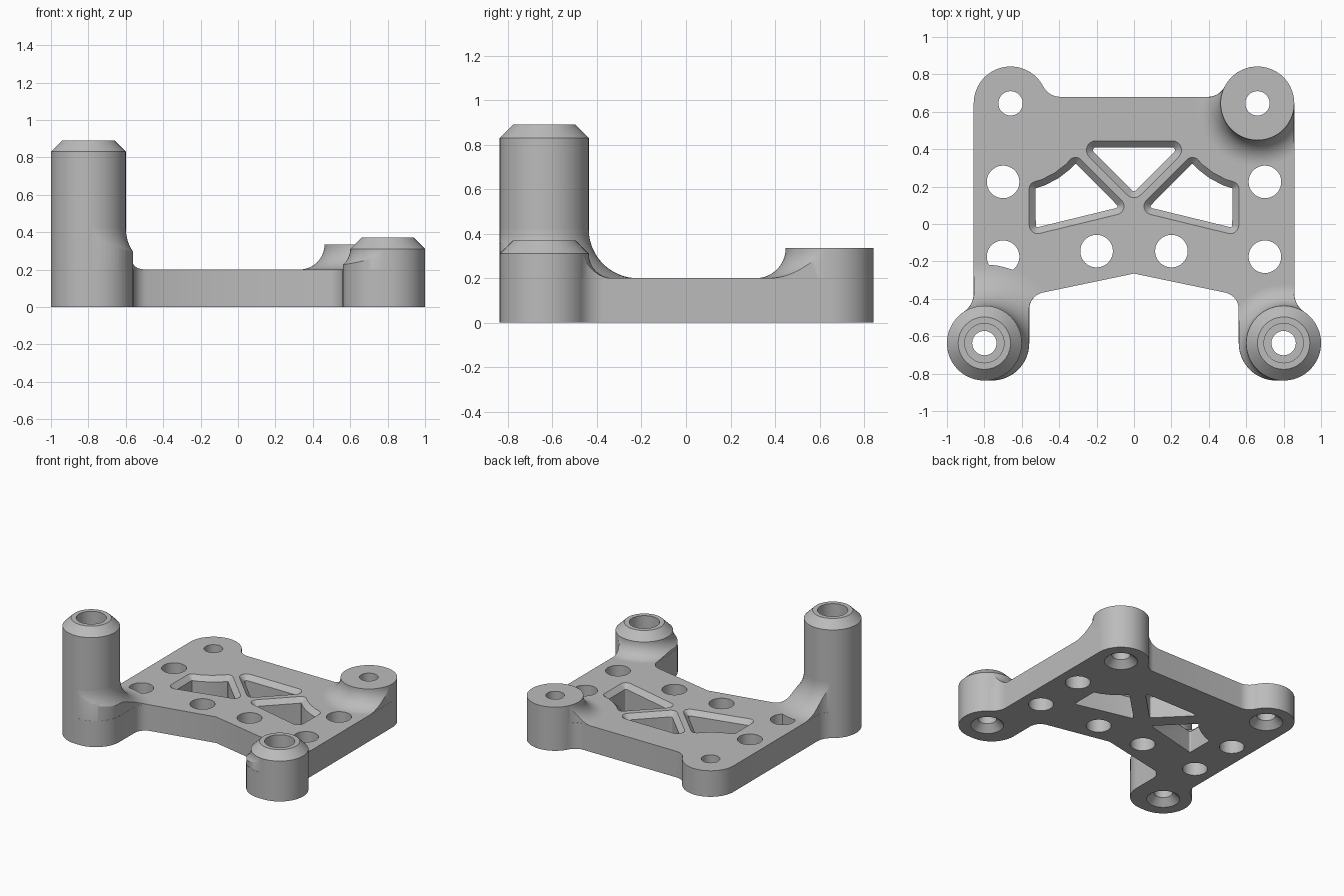
import bpy, bmesh
from math import sin, cos, tan, pi, atan2, radians
from mathutils import Vector

if "Cube" in bpy.data.objects:
    bpy.data.objects.remove(bpy.data.objects["Cube"])

grey = bpy.data.materials.new("plain grey")
grey.use_nodes = True
grey.diffuse_color = (0.5, 0.5, 0.5, 1)
grey.node_tree.nodes["Principled BSDF"].inputs["Base Color"].default_value = (0.5, 0.5, 0.5, 1)

PLATE = 0.2


# ---------- 2D helpers ----------
def arc(x, y, r, start, end, steps):
    angles = [radians(start + (end - start) * i / steps) for i in range(steps + 1)]
    return [Vector((x + r * cos(a), y + r * sin(a))) for a in angles]


def clean(points):
    kept = []
    for p in points:
        if not kept or (p - kept[-1]).length > 0.003:
            kept.append(p)
    return kept


def mirrored(points):
    return [Vector((-p.x, p.y)) for p in reversed(points)]


def rounded(corners):
    """Polygon of (point, radius) with its corners rounded."""
    out = []
    for i, (p, r) in enumerate(corners):
        if r == 0:
            out.append(p)
            continue
        a = (corners[i - 1][0] - p).normalized()
        b = (corners[(i + 1) % len(corners)][0] - p).normalized()
        half = a.angle(b) / 2
        c = p + (a + b).normalized() * (r / sin(half))
        s, e = p + a * (r / tan(half)) - c, p + b * (r / tan(half)) - c
        a0 = atan2(s.y, s.x)
        turn = (atan2(e.y, e.x) - a0 + pi) % (2 * pi) - pi
        out += [c + r * Vector((cos(a0 + turn * k / 8), sin(a0 + turn * k / 8))) for k in range(9)]
    return out


def inset(points, d):
    """Move a counter-clockwise outline inward by d."""
    out = []
    for i, p in enumerate(points):
        e1 = (p - points[i - 1]).normalized()
        e2 = (points[(i + 1) % len(points)] - p).normalized()
        n1, n2 = Vector((-e1.y, e1.x)), Vector((-e2.y, e2.x))
        m = (n1 + n2).normalized()
        out.append(p + m * (d / m.dot(n1)))
    return out


# ---------- 3D helpers ----------
def loft(bm, rings, closed=False):
    """Skin a stack of (outline, z) rings; closed joins last ring to first."""
    loops = [[bm.verts.new((p.x, p.y, z)) for p in pts] for pts, z in rings]
    pairs = list(zip(loops, loops[1:]))
    if closed:
        pairs.append((loops[-1], loops[0]))
    else:
        bm.faces.new(loops[0][::-1])
        bm.faces.new(loops[-1])
    for lo, hi in pairs:
        for i in range(len(lo)):
            bm.faces.new((lo[i - 1], lo[i], hi[i], hi[i - 1]))


def lathe(bm, x, y, profile, closed=False):
    loft(bm, [(arc(x, y, r, 0, 360, 72)[:-1], z) for r, z in profile], closed)


def finish(name, bm):
    bmesh.ops.recalc_face_normals(bm, faces=bm.faces)
    mesh = bpy.data.meshes.new(name)
    bm.to_mesh(mesh)
    bm.free()
    mesh.materials.append(grey)
    ob = bpy.data.objects.new(name, mesh)
    bpy.context.collection.objects.link(ob)
    return ob


def activate(ob):
    bpy.ops.object.select_all(action='DESELECT')
    ob.select_set(True)
    bpy.context.view_layer.objects.active = ob


def boolean(ob, tool, operation):
    activate(ob)
    mod = ob.modifiers.new("cut", 'BOOLEAN')
    mod.object, mod.operation, mod.solver = tool, operation, 'EXACT'
    bpy.ops.object.modifier_apply(modifier=mod.name)


# ---------- plate outline ----------
half = [Vector((0, -0.265))]
half += arc(0.47, -0.455, 0.09, 78, 0, 8)              # inner armpit
half += arc(0.76, -0.637, 0.2, 180, 270, 20)           # front lobe, inner side
half += arc(0.8, -0.637, 0.2, 270, 416.5, 30)          # front lobe, outer side
half += arc(0.977, -0.37, 0.12, 236.5, 180, 8)         # outer fillet
half += arc(0.66, 0.645, 0.197, 0, 153, 30)            # back lobe
half += arc(0.395, 0.78, 0.1, -27, -90, 8)             # back fillet
half = clean(half)
outline = half + mirrored(half[1:])

bm = bmesh.new()
loft(bm, [(outline, 0), (outline, PLATE)])
plate = finish("base_plate", bm)

# ---------- openings in the plate ----------
POSTS = [("tall_post", -0.8, -0.637, 0.2, 0.89, 0.22),
         ("short_post", 0.8, -0.637, 0.2, 0.37, 0.11),
         ("back_boss", 0.66, 0.645, 0.197, 0.335, 0.135)]

bm = bmesh.new()
for side in (-1, 1):
    for x, y in ((0.7, 0.225), (0.7, -0.175), (0.2, -0.145)):
        lathe(bm, side * x, y, [(0.087, -0.1), (0.087, 0.3)])
lathe(bm, -0.66, 0.645, [(0.127, -0.01), (0.065, 0.05), (0.065, 0.3)])
for name, x, y, r, top, fillet in POSTS:
    lathe(bm, x, y, [(0.14, -0.1), (0.14, 0.3)])

side_corners = [(Vector((0.01, 0.07)), 0.045), (Vector((0.56, -0.064)), 0.045)]
bulge = arc(0.66, 0.645, 0.44, -103, -142, 4)
side_corners += [(p, 0.04 if i in (0, 4) else 0) for i, p in enumerate(bulge)]
side_window = clean(rounded(side_corners))
top_window = clean(rounded([(Vector(p), 0.05) for p in ((0, 0.12), (0.325, 0.445), (-0.325, 0.445))]))
for w in (side_window, mirrored(side_window), top_window):
    inner = inset(w, 0.035)
    loft(bm, [(inner, -0.1), (inner, PLATE - 0.035), (inset(w, -0.01), PLATE + 0.01)])
cutter = finish("openings_cutter", bm)
boolean(plate, cutter, 'DIFFERENCE')
bpy.data.objects.remove(cutter)

# ---------- posts with blended skirts ----------
bm = bmesh.new()
trim = inset(outline, 0.001)
loft(bm, [(trim, -0.2), (trim, 1.2)])
clip = finish("outline_cutter", bm)

parts = [plate]
for name, x, y, r, top, fillet in POSTS:
    bm = bmesh.new()
    profile = [(0.115, 0), (r, 0)]
    if name == "back_boss":
        profile += [(r, top), (0.065, top)]
    else:
        profile += [(r, top - 0.06), (r - 0.06, top), (0.105, top),
                    (0.105, top - 0.2), (0.065, top - 0.2)]
    lathe(bm, x, y, profile + [(0.065, 0.05)], closed=True)
    parts.append(finish(name, bm))

    bm = bmesh.new()
    z = PLATE + fillet
    curve = [(p.x, p.y) for p in arc(r + fillet, z, fillet, 180, 270, 16)]
    lathe(bm, x, y, [(0.15, 0.1), (0.15, z - 0.02)] + curve + [(r + fillet, 0.1)], closed=True)
    skirt = finish(name + "_skirt", bm)
    boolean(skirt, clip, 'INTERSECT')
    parts.append(skirt)
bpy.data.objects.remove(clip)

for ob in parts:
    activate(ob)
    bpy.ops.object.shade_smooth_by_angle(angle=radians(30))
